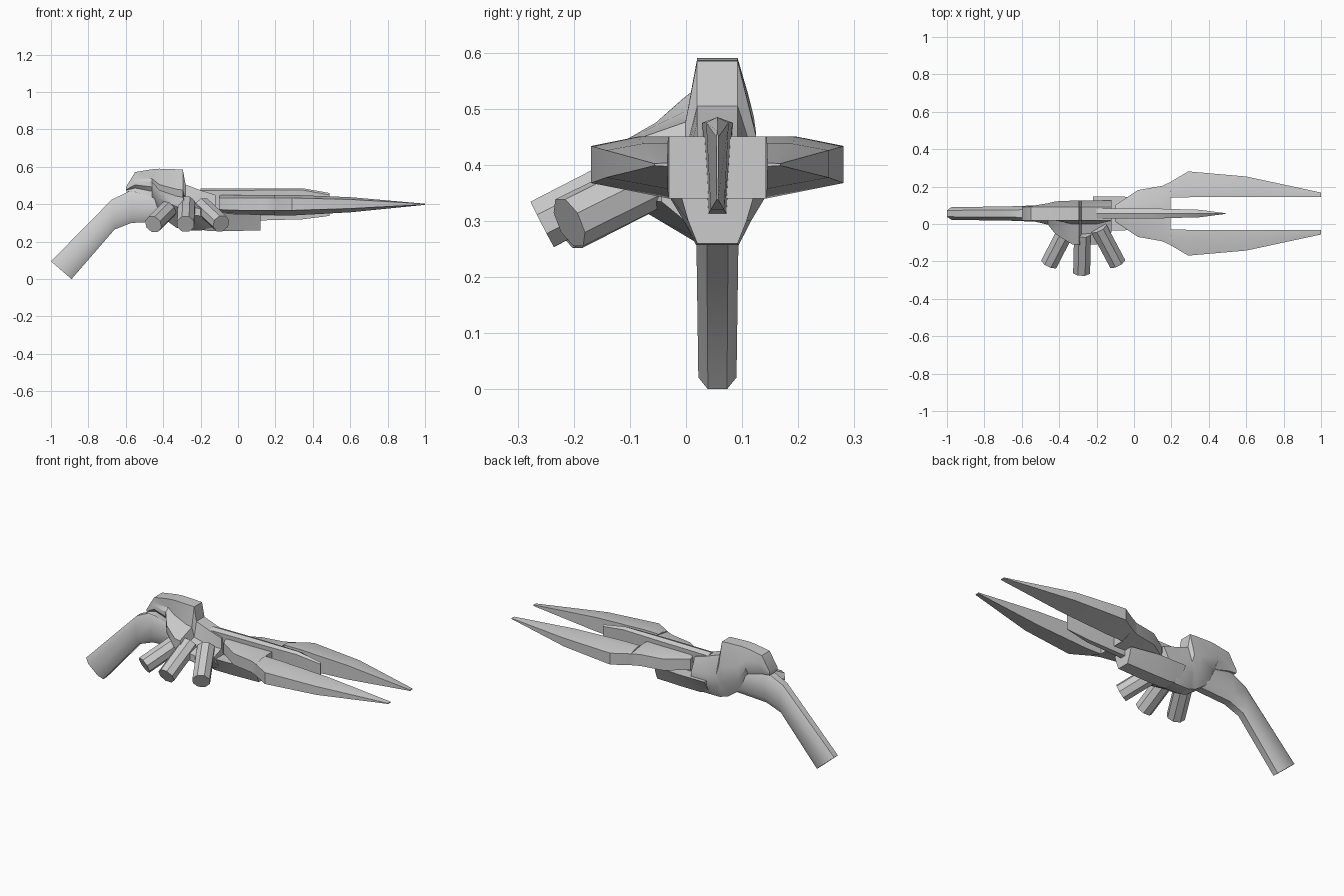
import bpy, bmesh, math
from mathutils import Vector

if "Cube" in bpy.data.objects:
    bpy.data.objects.remove(bpy.data.objects["Cube"])

C = 0.056  # centre line of the gun in y
grey = bpy.data.materials.new("grey_metal")
grey.diffuse_color = (0.6, 0.6, 0.6, 1)
grey.use_nodes = True
grey.node_tree.nodes["Principled BSDF"].inputs["Base Color"].default_value = grey.diffuse_color


def finish(name, bm):
    bmesh.ops.recalc_face_normals(bm, faces=bm.faces)
    me = bpy.data.meshes.new(name)
    bm.to_mesh(me)
    bm.free()
    me.materials.append(grey)
    ob = bpy.data.objects.new(name, me)
    bpy.context.collection.objects.link(ob)
    bpy.ops.object.select_all(action='DESELECT')
    ob.select_set(True)
    bpy.context.view_layer.objects.active = ob
    bpy.ops.object.shade_smooth_by_angle(angle=math.radians(35))
    return ob


def loft(name, rings):
    """Skin a list of equal-length point rings and cap both ends."""
    bm = bmesh.new()
    vs = [[bm.verts.new(p) for p in r] for r in rings]
    n = len(vs[0])
    for a, b in zip(vs, vs[1:]):
        for i in range(n):
            j = (i + 1) % n
            bm.faces.new((a[i], a[j], b[j], b[i]))
    bm.faces.new(vs[0])
    bm.faces.new(vs[-1])
    return finish(name, bm)


# Bent grip: octagonal rings between upper and lower profile points
def grip_ring(ux, uz, lx, lz, hw):
    ring = []
    for w, t in ((-.5, 0), (.5, 0), (1, .22), (1, .78),
                 (.5, 1), (-.5, 1), (-1, .78), (-1, .22)):
        ring.append((ux + (lx - ux) * t, C + w * hw, uz + (lz - uz) * t))
    return ring


loft("grip", [grip_ring(*p) for p in (
    (-1, .095, -.89, 0, .034),
    (-.675, .425, -.66, .265, .038),
    (-.57, .475, -.57, .30, .042),
    (-.38, .45, -.38, .31, .042))])


# Body with raised hood and bulge towards the front
def body_ring(x, top, bot, f, b):
    h = top - bot
    return [(x, C - .036, top), (x, C - max(.037, .34 * f), bot + .66 * h),
            (x, C - f, bot + .54 * h), (x, C - f, bot + .36 * h),
            (x, C - .65 * f, bot + .2 * h), (x, C - .035, bot),
            (x, C + .035, bot), (x, C + b, bot + .28 * h),
            (x, C + b, bot + .58 * h), (x, C + .036, top)]


loft("body", [body_ring(*p) for p in (
    (-.60, .49, .47, .037, .037),
    (-.55, .572, .465, .038, .04),
    (-.46, .587, .44, .06, .055),
    (-.42, .59, .34, .11, .065),
    (-.33, .587, .275, .165, .069),
    (-.295, .585, .265, .167, .069),
    (-.28, .505, .26, .167, .069),
    (-.20, .475, .26, .165, .069),
    (-.12, .45, .27, .10, .069))])


# Three short round pegs fanning out from the bulge
def peg(name, start, end, r=.049, sides=8):
    a, b = Vector(start), Vector(end)
    d = (b - a).normalized()
    u = d.cross(Vector((0, 0, 1))).normalized()
    v = d.cross(u)
    ang = [2 * math.pi * (i + .5) / sides for i in range(sides)]
    loft(name, [[p + r * (u * math.cos(t) + v * math.sin(t)) for t in ang]
                for p in (a, b)])


peg("left_peg", (-.355, -.02, .39), (-.453, -.21, .293))
peg("middle_peg", (-.275, -.05, .40), (-.28, -.256, .294))
peg("right_peg", (-.19, -.02, .39), (-.09, -.208, .297))


# Two fork prongs, joined along the centre until x = 0.195
def prong_ring(s, x, inner, outer, zb, zt):
    mid = inner + .4 * (outer - inner)
    zm = zt - zb
    return [(x, C + s * inner, zb), (x, C + s * inner, zt),
            (x, C + s * mid, zt), (x, C + s * outer, zt - .15 * zm),
            (x, C + s * outer, zb + .25 * zm)]


for side, s in (("near", -1), ("far", 1)):
    loft(side + "_prong", [prong_ring(s, *p) for p in (
        (-.10, 0, .045, .345, .45),
        (.02, 0, .125, .34, .45),
        (.15, 0, .148, .34, .45),
        (.194, 0, .168, .34, .45),
        (.195, .085, .169, .34, .45),
        (.29, .087, .225, .34, .45),
        (.60, .088, .198, .357, .438),
        (1.0, .089, .112, .397, .403))])


# Upright centre fin, with ridge on top and a pointed nose
def fin_ring(x, hw, zb, zt):
    return [(x, C, zt), (x, C + hw, zt - .01), (x, C + hw * .6, zb),
            (x, C - hw * .6, zb), (x, C - hw, zt - .01)]


loft("centre_fin", [fin_ring(*p) for p in (
    (-.20, .028, .315, .483), (.10, .027, .313, .485),
    (.35, .02, .32, .485), (.49, .002, .338, .46))])


# Tapered keel under the fork
def keel_ring(x, zb):
    return [(x, C - .09, .35), (x, C - .06, .30), (x, C - .038, zb),
            (x, C + .038, zb), (x, C + .06, .30), (x, C + .09, .35)] \
        if x < 0 else \
        [(x, C - .065, .345), (x, C - .052, .30), (x, C - .036, zb),
         (x, C + .036, zb), (x, C + .052, .30), (x, C + .065, .345)]


loft("keel", [keel_ring(-.22, .27), keel_ring(-.16, .257), keel_ring(-.05, .257),
              keel_ring(.12, .26)])
